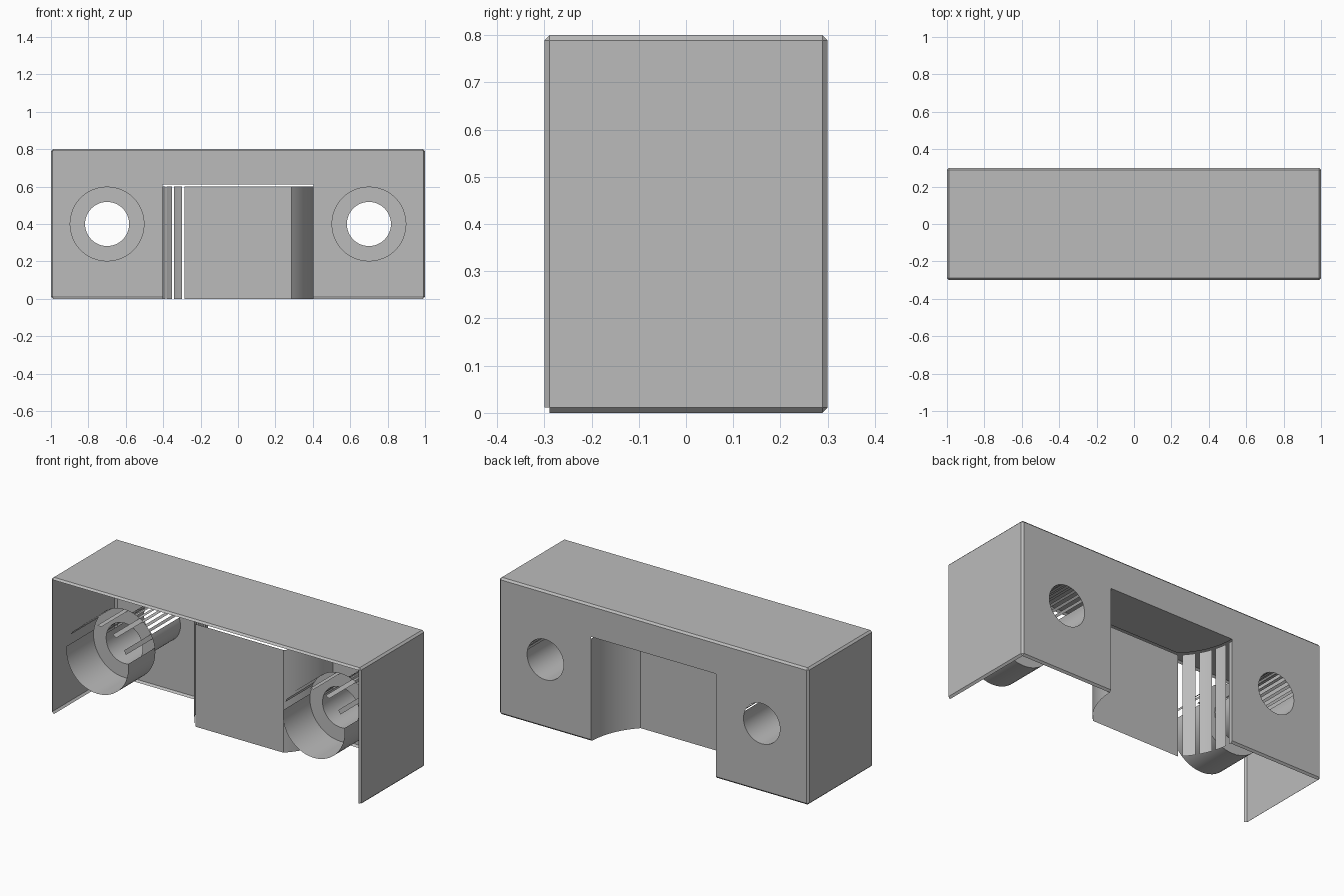
import bpy, bmesh, math
from mathutils import Matrix, Vector

cube = bpy.data.objects.get("Cube")
if cube:
    bpy.data.objects.remove(cube, do_unlink=True)

grey = bpy.data.materials.new("plain grey")
grey.use_nodes = True
grey.diffuse_color = (0.5, 0.5, 0.5, 1)
grey.node_tree.nodes["Principled BSDF"].inputs["Base Color"].default_value = (0.5, 0.5, 0.5, 1)

W, D, H = 2.0, 0.6, 0.8
BACK = D / 2
HOLE_X, HOLE_Z, BORE_R, HOLE_R, STEP_Y = 0.7, 0.4, 0.2, 0.118, -0.05
ARC_R, FLAT_Y, CEILING = 0.405, 0.012, 0.612


def make_object(name, bm):
    bmesh.ops.recalc_face_normals(bm, faces=bm.faces)
    mesh = bpy.data.meshes.new(name)
    bm.to_mesh(mesh)
    bm.free()
    obj = bpy.data.objects.new(name, mesh)
    bpy.context.collection.objects.link(obj)
    return obj


def cylinder(name, x, radius, y0, y1):
    bm = bmesh.new()
    place = Matrix.Translation((x, (y0 + y1) / 2, HOLE_Z)) @ Matrix.Rotation(math.pi / 2, 4, 'X')
    bmesh.ops.create_cone(bm, cap_ends=True, segments=48, radius1=radius, radius2=radius,
                          depth=y1 - y0, matrix=place)
    return make_object(name, bm)


def channel():
    # Round recess in the back, cut off by a flat wall
    end = math.acos((BACK - FLAT_Y) / ARC_R)
    angles = [end + (math.pi / 2 - end) * i / 14 for i in range(15)]
    right = [(ARC_R * math.sin(a), BACK - ARC_R * math.cos(a)) for a in angles]
    right.append((ARC_R, BACK + 0.1))
    outline = right + [(-x, y) for x, y in reversed(right)]
    bm = bmesh.new()
    face = bm.faces.new([bm.verts.new((x, y, -0.1)) for x, y in outline])
    ext = bmesh.ops.extrude_face_region(bm, geom=[face])["geom"]
    top = [v for v in ext if isinstance(v, bmesh.types.BMVert)]
    bmesh.ops.translate(bm, verts=top, vec=(0, 0, CEILING + 0.1))
    return make_object("channel_cutter", bm)


# Bevelled block
bm = bmesh.new()
bmesh.ops.create_cube(bm, size=1)
bmesh.ops.transform(bm, verts=bm.verts, matrix=Matrix.Translation((0, 0, H / 2)) @ Matrix.Diagonal((W, D, H, 1)))
bmesh.ops.bevel(bm, geom=bm.edges[:], offset=0.011, segments=1, affect='EDGES')
body = make_object("mounting_block", bm)

# Recess and stepped screw holes
cutters = [channel()]
for side in (-1, 1):
    cutters.append(cylinder("bore_cutter", side * HOLE_X, BORE_R, -BACK - 0.1, STEP_Y))
    cutters.append(cylinder("hole_cutter", side * HOLE_X, HOLE_R, STEP_Y - 0.05, BACK + 0.1))
for cutter in cutters:
    cutter.hide_render = True
    mod = body.modifiers.new("cut", 'BOOLEAN')
    mod.operation = 'DIFFERENCE'
    mod.solver = 'EXACT'
    mod.object = cutter
bpy.context.view_layer.update()
cut_mesh = bpy.data.meshes.new_from_object(body.evaluated_get(bpy.context.evaluated_depsgraph_get()))
body.modifiers.clear()
body.data = cut_mesh
for cutter in cutters:
    bpy.data.objects.remove(cutter, do_unlink=True)


def is_open(face):
    c, n = face.calc_center_median(), face.normal
    # Open front and underside
    if (n.y < -0.9 and c.y < -0.29) or (n.z < -0.9 and c.z < 0.05):
        return True
    if n.y < -0.3 and n.z < -0.3 and c.z < 0.05:
        return True
    # Slits in the upper part of the holes
    radial = Vector((abs(c.x) - HOLE_X, c.z - HOLE_Z))
    if abs(n.y) < 0.1 and radial.length < BORE_R + 0.005 and radial.y > 0.03:
        index = int(math.atan2(radial.y, radial.x) / (2 * math.pi) * 48)
        return index % 4 != 0 if radial.length > HOLE_R + 0.02 else index % 2 == 0
    # Slits in one curved side of the recess
    if is_wall(face) and c.x < -0.28 and abs(n.x) > 0.2:
        angle = math.atan2(-c.x, BACK - c.y)
        end = math.acos((BACK - FLAT_Y) / ARC_R)
        return int((angle - end) / (math.pi / 2 - end) * 14) % 4 == 0
    return False


def is_wall(face):
    c = face.calc_center_median()
    return abs(face.normal.z) < 0.1 and abs(c.x) < ARC_R + 0.002 and 0 < c.y < BACK - 0.005 and c.z < 0.5 \
        and (abs(c.x) < 0.1 or abs(math.hypot(c.x, BACK - c.y) - ARC_R) < 0.01)


# Open the shell and leave a fine gap above the recess wall
bm = bmesh.new()
bm.from_mesh(body.data)
bm.normal_update()
bmesh.ops.delete(bm, geom=[f for f in bm.faces if is_open(f)], context='FACES')
wall = bmesh.ops.split(bm, geom=[f for f in bm.faces if is_wall(f)])["geom"]
for v in wall:
    if isinstance(v, bmesh.types.BMVert) and v.co.z > 0.5:
        v.co.z = 0.6
bm.to_mesh(body.data)
bm.free()

body.data.materials.clear()
body.data.materials.append(grey)
bpy.ops.object.select_all(action='DESELECT')
body.select_set(True)
bpy.context.view_layer.objects.active = body
bpy.ops.object.shade_smooth_by_angle(angle=math.radians(30))
